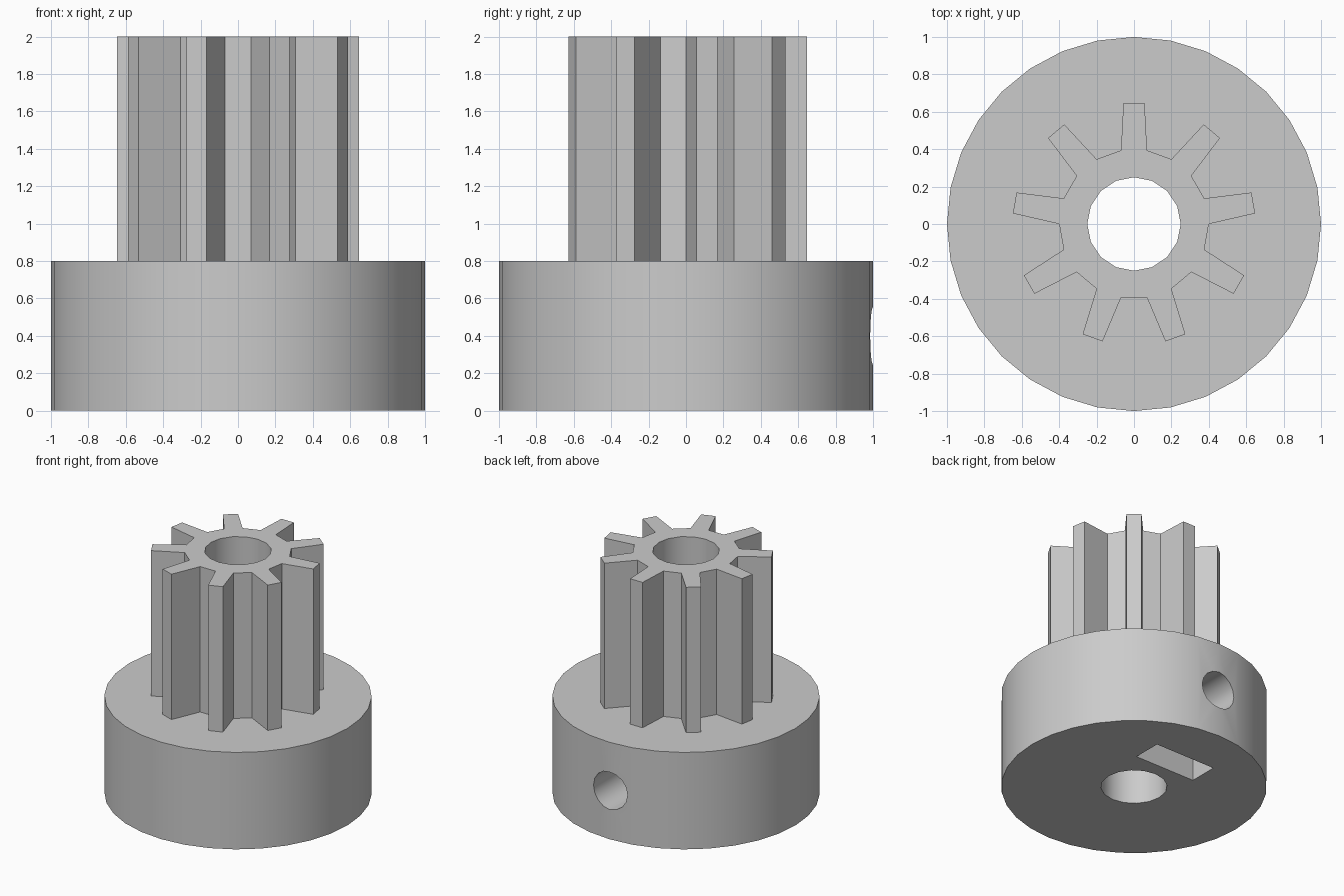
import bpy, bmesh
from math import sin, cos, radians, pi
from mathutils import Matrix

if "Cube" in bpy.data.objects:
    bpy.data.objects.remove(bpy.data.objects["Cube"], do_unlink=True)

GREY = bpy.data.materials.new("plain grey")
GREY.use_nodes = True
GREY.diffuse_color = (0.6, 0.6, 0.6, 1)
GREY.node_tree.nodes["Principled BSDF"].inputs["Base Color"].default_value = (0.6, 0.6, 0.6, 1)

COLLAR_H, TOTAL_H = 0.8, 2.0
BORE_R, TEETH = 0.25, 9
SCREW_Z = COLLAR_H / 2


def polar(r, deg):
    return r * cos(radians(deg)), r * sin(radians(deg))


def ring(r, sides, start=0):
    return [polar(r, start + 360 * i / sides) for i in range(sides)]


def prism(name, outline, low, high, matrix=Matrix()):
    """Extrude a closed outline from low to high, then place it."""
    bm = bmesh.new()
    face = bm.faces.new([bm.verts.new((x, y, low)) for x, y in outline])
    top = bmesh.ops.extrude_face_region(bm, geom=[face])["geom"]
    verts = [v for v in top if isinstance(v, bmesh.types.BMVert)]
    bmesh.ops.translate(bm, verts=verts, vec=(0, 0, high - low))
    bmesh.ops.recalc_face_normals(bm, faces=bm.faces)
    bm.transform(matrix)
    mesh = bpy.data.meshes.new(name)
    bm.to_mesh(mesh)
    bm.free()
    mesh.materials.append(GREY)
    obj = bpy.data.objects.new(name, mesh)
    bpy.context.collection.objects.link(obj)
    return obj


def cut(obj, cutters):
    """Subtract the cutters one after another and bake the result."""
    for cutter in cutters:
        cutter.hide_render = True
        mod = obj.modifiers.new("cut", 'BOOLEAN')
        mod.operation, mod.solver, mod.object = 'DIFFERENCE', 'EXACT', cutter
    graph = bpy.context.evaluated_depsgraph_get()
    baked = bpy.data.meshes.new_from_object(obj.evaluated_get(graph))
    obj.modifiers.clear()
    obj.data = baked


# Collar and toothed barrel
collar = prism("collar", ring(1, 32), 0, COLLAR_H)
tooth_outline = []
for i in range(TEETH):
    mid = 90 + i * 360 / TEETH
    tooth_outline += [polar(0.4, mid - 10), polar(0.65, mid - 5),
                      polar(0.65, mid + 5), polar(0.4, mid + 10)]
barrel = prism("toothed_barrel", tooth_outline, COLLAR_H, TOTAL_H)

# Cutters: central bore, sideways screw hole, nut pocket and its slot from below
sideways = Matrix.Translation((0, 0, SCREW_Z)) @ Matrix.Rotation(-pi / 2, 4, 'X')
half = 0.277
bore = prism("bore_cutter", ring(BORE_R, 16), -0.2, TOTAL_H + 0.2)
screw = prism("screw_hole_cutter", ring(0.155, 16), 0, 1.2, sideways)
nut_slot = [(-half, 0.6), (half, 0.6)] + \
    [polar(half / cos(pi / 6), a) for a in (-30, -90, -150)]
pocket = prism("nut_pocket_cutter", nut_slot, 0.36, 0.6, sideways)

cut(collar, [bore, screw, pocket])
cut(barrel, [bore])
for cutter in (bore, screw, pocket):
    bpy.data.objects.remove(cutter, do_unlink=True)

# Smooth round walls, sharp corners
bpy.ops.object.select_all(action='DESELECT')
for part in (collar, barrel):
    part.select_set(True)
bpy.context.view_layer.objects.active = collar
bpy.ops.object.shade_smooth_by_angle(angle=radians(30))
